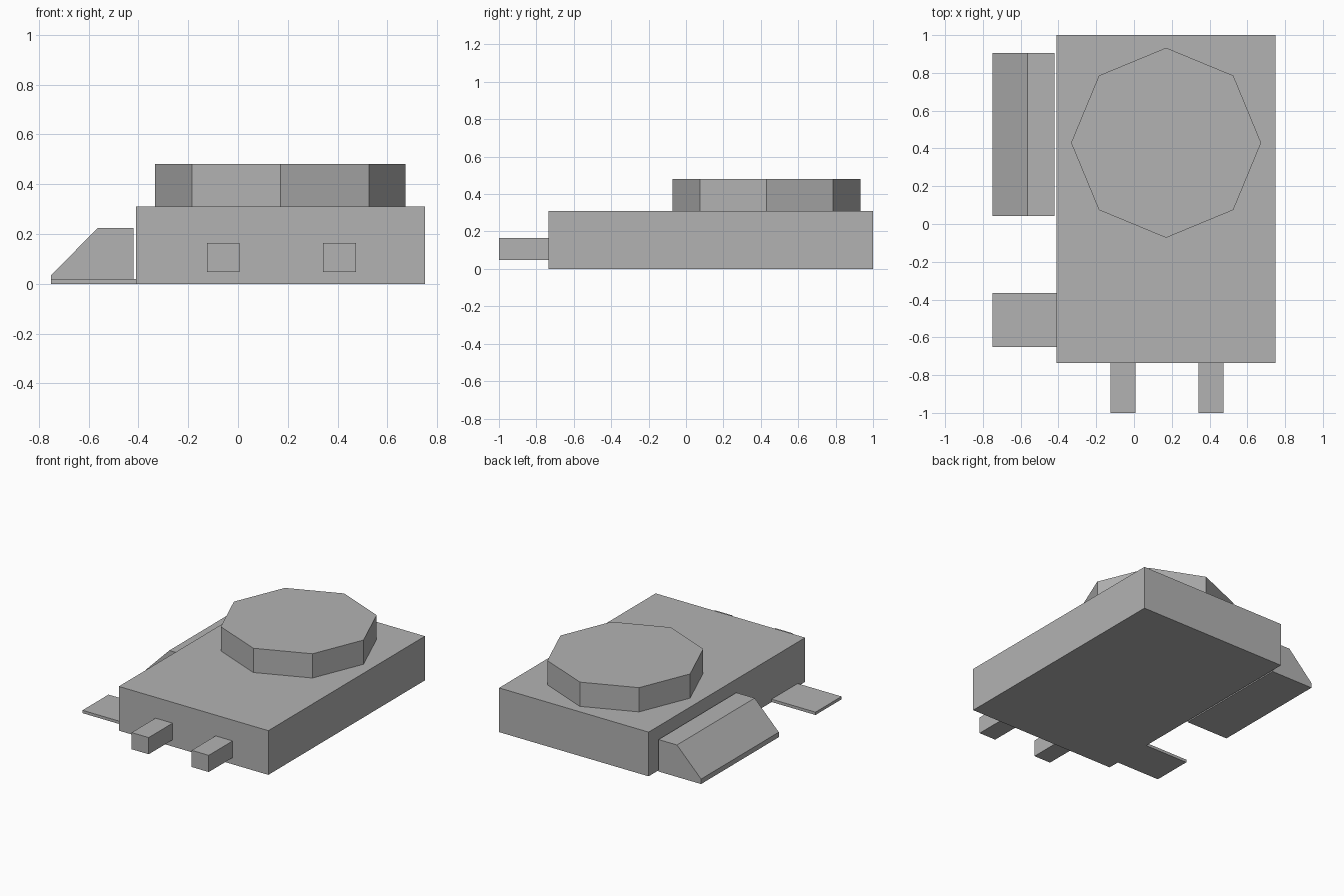
import bpy
import bmesh
import math

cube = bpy.data.objects.get("Cube")
if cube:
    bpy.data.objects.remove(cube, do_unlink=True)

# Single plain grey for every part
grey = bpy.data.materials.new("plain grey")
grey.use_nodes = True
colour = (0.45, 0.45, 0.45, 1)
grey.diffuse_color = colour
grey.node_tree.nodes["Principled BSDF"].inputs["Base Color"].default_value = colour


def prism(name, outline, offset):
    """Extrude a flat outline along an offset into a closed solid."""
    bm = bmesh.new()
    face = bm.faces.new([bm.verts.new(p) for p in outline])
    result = bmesh.ops.extrude_face_region(bm, geom=[face], use_keep_orig=True)
    moved = [v for v in result["geom"] if isinstance(v, bmesh.types.BMVert)]
    bmesh.ops.translate(bm, verts=moved, vec=offset)
    bmesh.ops.recalc_face_normals(bm, faces=bm.faces)
    mesh = bpy.data.meshes.new(name)
    bm.to_mesh(mesh)
    bm.free()
    mesh.materials.append(grey)
    obj = bpy.data.objects.new(name, mesh)
    bpy.context.collection.objects.link(obj)
    return obj


def box(name, x, y, z):
    """Box from its (low, high) range on each axis."""
    outline = [(x[0], y[0], z[0]), (x[1], y[0], z[0]),
               (x[1], y[1], z[0]), (x[0], y[1], z[0])]
    return prism(name, outline, (0, 0, z[1] - z[0]))


# Main block
box("main_body", (-0.41, 0.75), (-0.735, 1.0), (0, 0.31))

# Eight-sided drum with corners on the axes
drum = [(0.17 + 0.503 * math.cos(i * math.pi / 4),
         0.43 + 0.503 * math.sin(i * math.pi / 4), 0.31) for i in range(8)]
prism("octagonal_drum", drum, (0, 0, 0.17))

# Two square pegs on the front
for name, x in (("right_peg", -0.125), ("left_peg", 0.341)):
    box(name, (x, x + 0.132), (-1.0, -0.735), (0.047, 0.164))

# Thin step on the right side
box("side_step", (-0.75, -0.41), (-0.652, -0.364), (0, 0.02))

# Sloped side block, standing just clear of the body
slope = [(-0.75, 0), (-0.42, 0), (-0.42, 0.224), (-0.563, 0.224), (-0.75, 0.035)]
prism("sloped_side_block", [(x, 0.043, z) for x, z in slope], (0, 0.861, 0))
